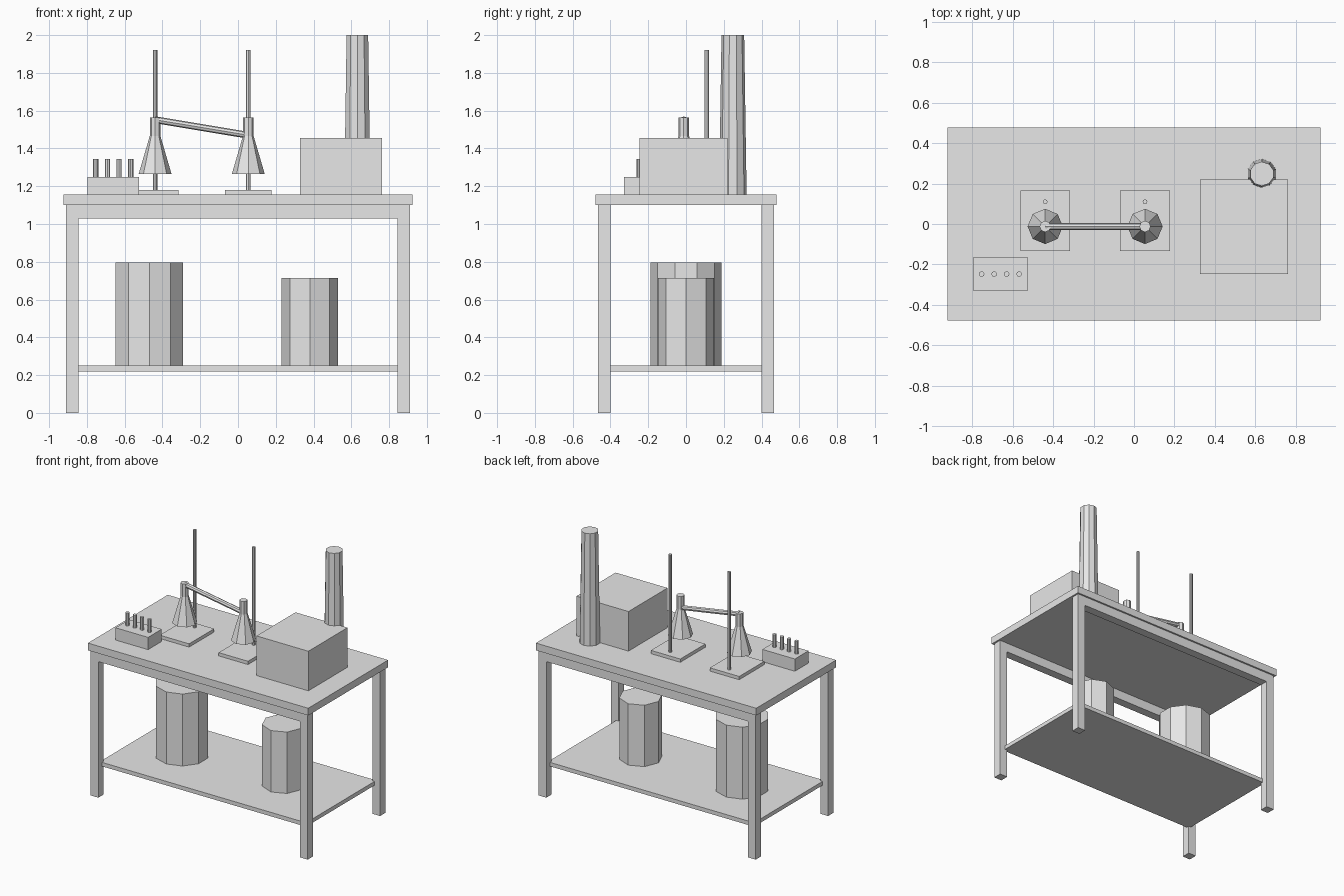
import bpy
from mathutils import Vector

cube = bpy.data.objects.get("Cube")
if cube:
    bpy.data.objects.remove(cube, do_unlink=True)

grey = bpy.data.materials.new("light_grey")
grey.use_nodes = True
grey.diffuse_color = (0.8, 0.8, 0.8, 1)
grey.node_tree.nodes["Principled BSDF"].inputs["Base Color"].default_value = (0.8, 0.8, 0.8, 1)


def finish(name):
    ob = bpy.context.object
    ob.name = name
    ob.data.materials.append(grey)
    return ob


def box(name, x, y, z):
    """Box from (low, high) ranges on each axis."""
    spans = (x, y, z)
    bpy.ops.mesh.primitive_cube_add(size=1, location=[(a + b) / 2 for a, b in spans])
    ob = finish(name)
    for v in ob.data.vertices:
        v.co = [c * (b - a) for c, (a, b) in zip(v.co, spans)]
    return ob


def column(name, x, y, z0, z1, r0, r1=None, sides=8):
    """Upright faceted cylinder or cone."""
    bpy.ops.mesh.primitive_cone_add(
        vertices=sides, radius1=r0, radius2=r0 if r1 is None else r1,
        depth=z1 - z0, location=(x, y, (z0 + z1) / 2))
    return finish(name)


# Table: top, legs, long aprons and lower shelf
TOP = 1.155
SHELF = 0.25
LEG_X, LEG_Y = (0.845, 0.91), (0.40, 0.465)


def side(span, s):
    return tuple(sorted(s * v for v in span))


box("table_top", (-0.923, 0.923), (-0.478, 0.478), (1.10, TOP))
box("lower_shelf", (-0.864, 0.864), (-0.42, 0.42), (0.22, SHELF))
for sy, end in ((-1, "front"), (1, "back")):
    box(end + "_apron", (-0.845, 0.845), side(LEG_Y, sy), (1.03, 1.10))
    for sx, hand in ((-1, "right"), (1, "left")):
        box(f"{end}_{hand}_leg", side(LEG_X, sx), side(LEG_Y, sy), (0, 1.10))

# Drums on the shelf
column("large_drum", -0.469, 0, SHELF, 0.795, 0.188, sides=10)
column("small_drum", 0.38, 0, SHELF, 0.715, 0.149)

# Heater box and tapered chimney
box("heater_box", (0.327, 0.762), (-0.246, 0.221), (TOP, 1.455))
column("chimney", 0.632, 0.248, TOP, 2.0, 0.073, 0.06, sides=10)

# Two retort stands, each holding a flask
FLASK_Y = -0.012
STANDS = (-0.439, 0.0545)
for x, hand in zip(STANDS, ("right", "left")):
    box(hand + "_stand_base", (x - 0.123, x + 0.123), (-0.134, 0.166), (TOP, 1.18))
    column(hand + "_stand_rod", x, 0.11, 1.18, 1.92, 0.012)
    column(hand + "_flask_body", x, FLASK_Y, 1.265, 1.47, 0.087, 0.027)
    column(hand + "_flask_neck", x, FLASK_Y, 1.46, 1.565, 0.028)

# Sloping tube joining the flask necks
start = Vector((STANDS[0], FLASK_Y, 1.552))
end = Vector((STANDS[1], FLASK_Y, 1.47))
axis = end - start
bpy.ops.mesh.primitive_cylinder_add(
    vertices=8, radius=0.018, depth=axis.length, location=(start + end) / 2,
    rotation=axis.to_track_quat("Z", "Y").to_euler())
finish("connecting_tube")

# Rack of test tubes
box("tube_rack", (-0.796, -0.523), (-0.329, -0.166), (TOP, 1.248))
for i in range(4):
    column(f"test_tube_{i + 1}", -0.753 + 0.0617 * i, -0.2475, 1.248, 1.345, 0.014)
